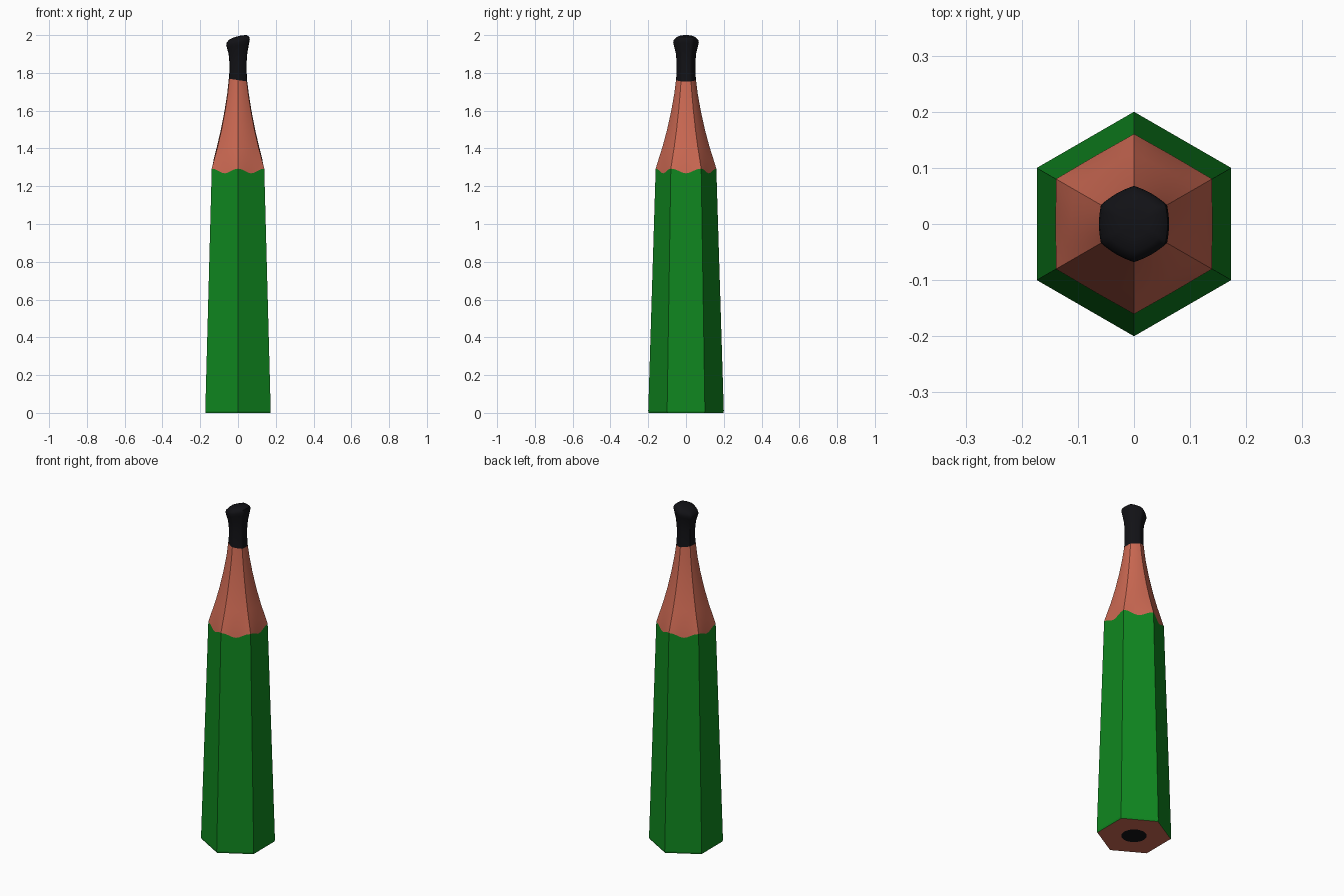
import bpy, bmesh
from math import sin, cos, pi, radians

if "Cube" in bpy.data.objects:
    bpy.data.objects.remove(bpy.data.objects["Cube"])

N = 48  # points per ring, a multiple of six


def ring(z, r, t=0.0, scallop=0.0, slant=0.0, taper=0.0):
    """Ring with corner radius r; t blends hexagon (0) to circle (1)."""
    pts = []
    for i in range(N):
        a = 2 * pi * i / N + pi / 6
        phi = (a - pi / 6) % (pi / 3) - pi / 6
        hexa = cos(pi / 6) / cos(phi)
        dz = scallop * (0.5 + 0.5 * cos(6 * (a - pi / 6)))
        rr = (r - taper * dz) * (hexa * (1 - t) + t)
        x, y = rr * cos(a), rr * sin(a)
        pts.append((x, y, z + dz + slant * x))
    return pts


def material(name, color):
    m = bpy.data.materials.new(name)
    m.diffuse_color = (*color, 1)
    m.use_nodes = True
    m.node_tree.nodes["Principled BSDF"].inputs["Base Color"].default_value = m.diffuse_color
    return m


def loft(name, rings, mat, smooth=None, cap_bottom=False, cap_top=False):
    bm = bmesh.new()
    loops = [[bm.verts.new(p) for p in r] for r in rings]
    for lo, hi in zip(loops, loops[1:]):
        for i in range(N):
            j = (i + 1) % N
            bm.faces.new((lo[i], lo[j], hi[j], hi[i]))
    if cap_bottom:
        bm.faces.new(loops[0][::-1])
    if cap_top:
        bm.faces.new(loops[-1])
    me = bpy.data.meshes.new(name)
    bm.to_mesh(me)
    bm.free()
    me.materials.append(mat)
    ob = bpy.data.objects.new(name, me)
    bpy.context.collection.objects.link(ob)
    if smooth:
        bpy.ops.object.select_all(action='DESELECT')
        ob.select_set(True)
        bpy.context.view_layer.objects.active = ob
        bpy.ops.object.shade_smooth_by_angle(angle=radians(smooth))
    return ob


green = material("green_paint", (0.005, 0.24, 0.014))
wood = material("wood", (0.6, 0.14, 0.085))
black = material("graphite", (0.006, 0.006, 0.008))

TAPER = 0.0305
paint_edge = ring(1.268, 0.2 - TAPER * 1.268, scallop=0.025, taper=TAPER)

# painted tapered hexagonal body with a tiny bottom bevel
loft("painted_body", [ring(0, 0.197), ring(0.01, 0.2), paint_edge], green)

# underside: wooden end and graphite core
loft("wood_base", [ring(0, 0.067, 1), ring(0, 0.197)], wood)
loft("core_base", [ring(0, 0.067, 1)], black, cap_bottom=True)

# concave sharpened wood
lead_foot = ring(1.762, 0.053, 0.4, slant=-0.15)
loft("sharpened_wood",
     [paint_edge, ring(1.34, 0.146, 0.15), ring(1.41, 0.124, 0.25),
      ring(1.50, 0.100, 0.3), ring(1.60, 0.078, 0.35),
      ring(1.69, 0.062, 0.4), lead_foot], wood, smooth=20)

# flared lead with slanted domed tip
loft("lead_tip",
     [lead_foot, ring(1.80, 0.050, 0.4), ring(1.86, 0.050, 0.4),
      ring(1.905, 0.054, 0.4, slant=0.08), ring(1.945, 0.064, 0.4, slant=0.2),
      ring(1.962, 0.068, 0.4, slant=0.25), ring(1.975, 0.065, 0.4, slant=0.25),
      ring(1.988, 0.050, 0.5, slant=0.25), ring(1.993, 0.025, 0.7, slant=0.25),
      ring(1.994, 0.006, 1, slant=0.25)], black, smooth=40, cap_top=True)
